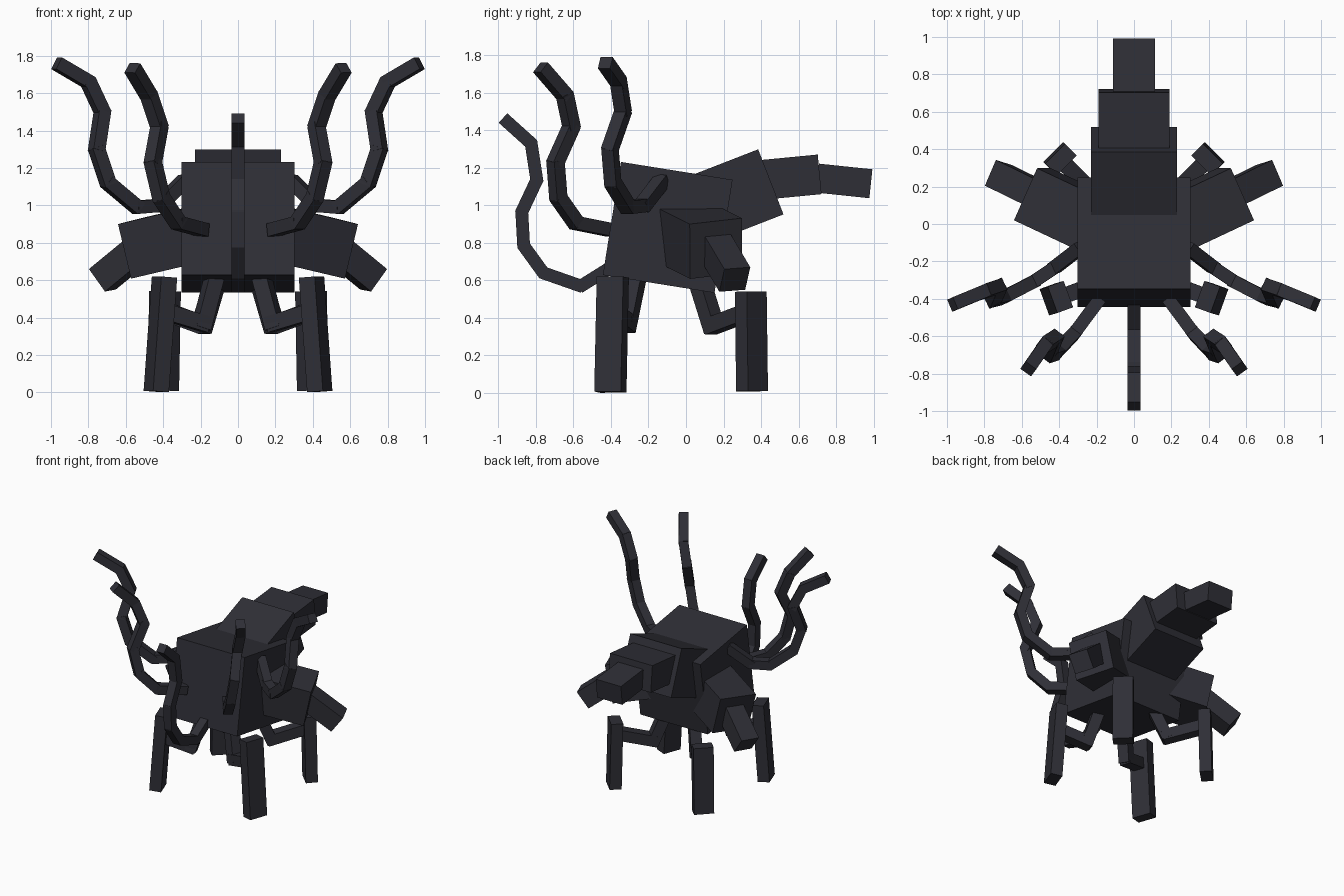
import bpy, bmesh
from mathutils import Vector, Matrix

if "Cube" in bpy.data.objects:
    bpy.data.objects.remove(bpy.data.objects["Cube"])

shell = bpy.data.materials.new("dark_slate")
shell.diffuse_color = (0.028, 0.028, 0.037, 1)
shell.use_nodes = True
shell.node_tree.nodes["Principled BSDF"].inputs["Base Color"].default_value = shell.diffuse_color


def add_beam(bm, a, b, w, h, side):
    """Box running from a to b, w wide along side, h thick."""
    a, b = Vector(a), Vector(b)
    d = (b - a).normalized()
    s = Vector(side)
    s = (s - d * s.dot(d)).normalized()
    n = d.cross(s)
    m = Matrix((s * w, d * (b - a).length, n * h)).transposed().to_4x4()
    m.translation = (a + b) / 2
    bmesh.ops.create_cube(bm, size=1, matrix=m)


def finish(bm, name):
    bmesh.ops.recalc_face_normals(bm, faces=bm.faces)
    mesh = bpy.data.meshes.new(name)
    bm.to_mesh(mesh)
    bm.free()
    mesh.materials.append(shell)
    ob = bpy.data.objects.new(name, mesh)
    bpy.context.collection.objects.link(ob)


def beam(name, a, b, w, h, side=(1, 0, 0)):
    bm = bmesh.new()
    add_beam(bm, a, b, w, h, side)
    finish(bm, name)


def chain(name, pts, w, side, overlap=0.012):
    """Row of square beams, each overlapping the next a little."""
    bm = bmesh.new()
    pts = [Vector(p) for p in pts]
    for i, (a, b) in enumerate(zip(pts, pts[1:])):
        d = (b - a).normalized() * overlap
        last = i == len(pts) - 2
        add_beam(bm, a - d, b if last else b + d, w, w, side)
    finish(bm, name)


# Body and the three tapering head blocks
beam("body", (0, -0.395, 0.93), (0, 0.20, 0.835), 0.605, 0.61)
beam("neck_block", (0, 0.092, 0.985), (0, 0.452, 1.125), 0.46, 0.372)
beam("head_block", (0, 0.40, 1.135), (0, 0.712, 1.165), 0.38, 0.212)
beam("snout_block", (0, 0.70, 1.145), (0, 0.985, 1.115), 0.225, 0.155)

# Middle tentacle
chain("middle_tentacle",
      [(0, -0.40, 0.67), (0, -0.56, 0.57), (0, -0.76, 0.64), (0, -0.865, 0.785),
       (0, -0.875, 0.965), (0, -0.795, 1.135), (0, -0.825, 1.33), (0, -0.975, 1.465)],
      0.068, (1, 0, 0))

# Paired tentacles, given for the +x side
INNER = [(0.19, -0.41, 0.87), (0.32, -0.585, 0.905), (0.41, -0.68, 1.04),
         (0.455, -0.695, 1.23), (0.42, -0.61, 1.42), (0.475, -0.645, 1.585),
         (0.565, -0.775, 1.735)]
OUTER = [(0.29, -0.13, 1.13), (0.42, -0.23, 1.0), (0.54, -0.31, 0.99),
         (0.695, -0.39, 1.12), (0.755, -0.405, 1.30), (0.725, -0.335, 1.50),
         (0.80, -0.36, 1.66), (0.97, -0.43, 1.76)]

for label, k in (("right", 1), ("left", -1)):
    def m(x, y, z):
        return (k * x, y, z)

    chain(label + "_inner_tentacle", [m(*p) for p in INNER], 0.07, m(0.8, 0.6, 0))
    chain(label + "_outer_tentacle", [m(*p) for p in OUTER], 0.07, m(0.42, 0.9, 0))

    # Two-part stubby arms
    beam(label + "_shoulder", m(0.205, 0.0, 0.85), m(0.545, 0.16, 0.77),
         0.306, 0.30, m(-0.39, 0.92, 0.10))
    beam(label + "_forearm", m(0.50, 0.15, 0.79), m(0.725, 0.26, 0.605),
         0.15, 0.15, m(-0.39, 0.92, 0.07))

    # Front and back legs with bent links to the body
    beam(label + "_front_leg", m(0.393, -0.39, 0.617), m(0.437, -0.403, 0.005),
         0.09, 0.15, m(0.94, -0.34, 0))
    chain(label + "_front_leg_link",
          [m(0.12, -0.26, 0.64), m(0.19, -0.315, 0.37), m(0.39, -0.39, 0.43)],
          0.085, m(0.34, 0.94, 0), 0.03)
    beam(label + "_back_leg", m(0.39, 0.345, 0.54), m(0.40, 0.352, 0.01),
         0.09, 0.15, m(1, 1, 0))
    chain(label + "_back_leg_link",
          [m(0.12, 0.07, 0.60), m(0.19, 0.145, 0.36), m(0.38, 0.33, 0.43)],
          0.085, m(0.7, -0.7, 0), 0.03)
